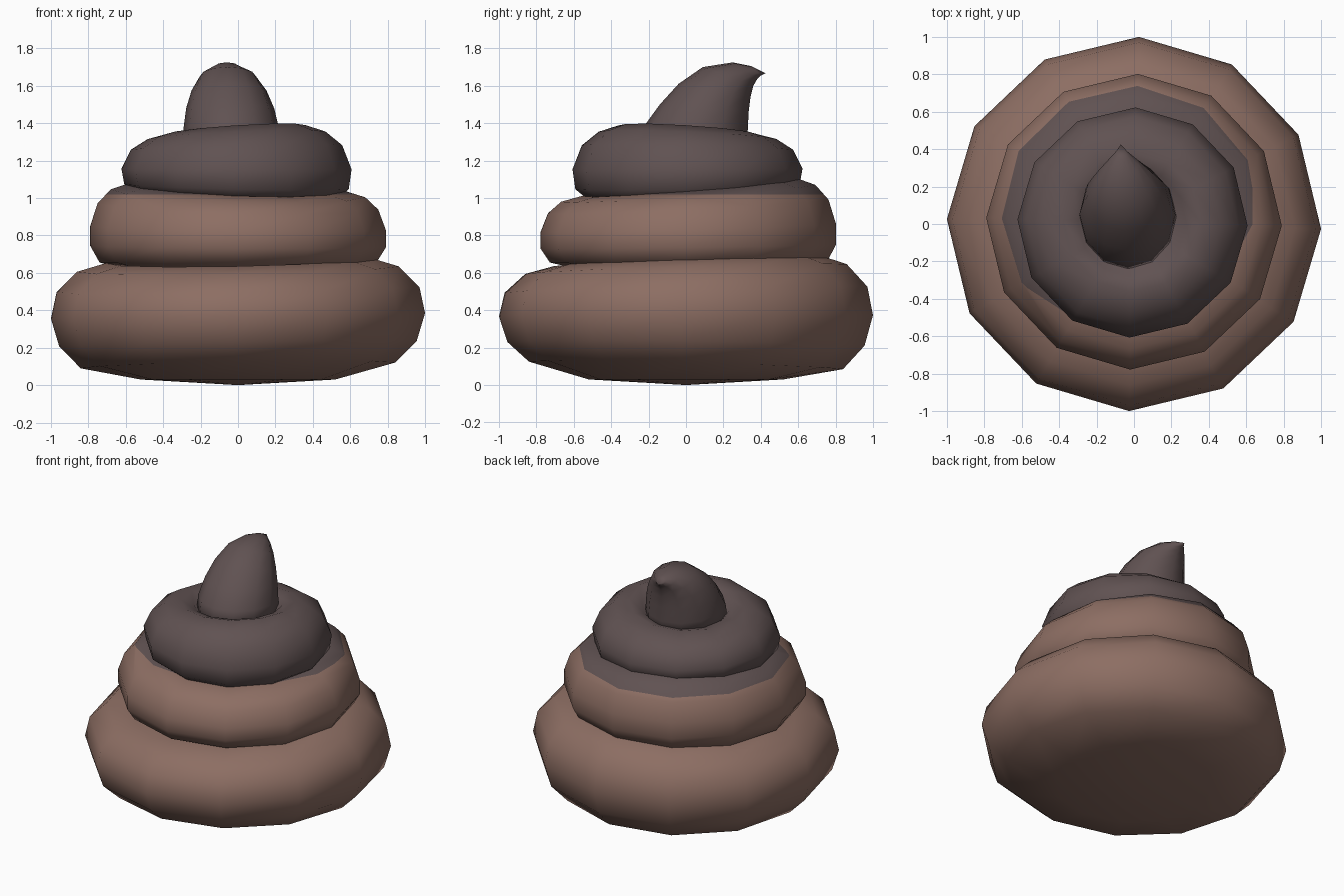
import bpy, bmesh, math

if "Cube" in bpy.data.objects:
    bpy.data.objects.remove(bpy.data.objects["Cube"])

SIDES = 12


def material(name, rgb):
    m = bpy.data.materials.new(name)
    m.diffuse_color = (*rgb, 1)
    m.use_nodes = True
    m.node_tree.nodes["Principled BSDF"].inputs["Base Color"].default_value = m.diffuse_color
    return m


brown = material("warm brown", (0.266, 0.156, 0.125))
dark = material("dark grey brown", (0.117, 0.084, 0.084))


def loft(name, rings, mats, split=None):
    """Skin a list of closed rings; a ring of one point closes to a tip."""
    bm = bmesh.new()
    vr = [[bm.verts.new(p) for p in ring] for ring in rings]
    for a, b in zip(vr, vr[1:]):
        n = max(len(a), len(b))
        for i in range(n):
            j = (i + 1) % n
            if len(a) == 1:
                bm.faces.new((a[0], b[j], b[i]))
            elif len(b) == 1:
                bm.faces.new((a[i], a[j], b[0]))
            else:
                bm.faces.new((a[i], a[j], b[j], b[i]))
    for end in (vr[0], vr[-1]):
        if len(end) > 2:
            bm.faces.new(end)
    # cut a level line so the upper part can take the second colour
    if split is not None:
        bmesh.ops.bisect_plane(bm, geom=bm.verts[:] + bm.edges[:] + bm.faces[:],
                               plane_co=(0, 0, split), plane_no=(0, 0, 1))
    bmesh.ops.recalc_face_normals(bm, faces=bm.faces)
    for f in bm.faces:
        f.smooth = True
        if split is not None and f.calc_center_median().z > split:
            f.material_index = 1
    me = bpy.data.meshes.new(name)
    bm.to_mesh(me)
    bm.free()
    for m in mats:
        me.materials.append(m)
    ob = bpy.data.objects.new(name, me)
    bpy.context.collection.objects.link(ob)
    return ob


def tier(profile, warp, cx=0.0, cy=0.0):
    """Turn a radius/height profile, with heights warped around the coil."""
    rings = []
    for r, z in profile:
        if r == 0:
            rings.append([(cx, cy, z)])
            continue
        ring = []
        for i in range(SIDES):
            a = math.radians(-1.5) + i * math.tau / SIDES
            c, s = math.cos(a), math.sin(a)
            ring.append((cx + r * c, cy + r * s, warp(c, s, z)))
        rings.append(ring)
    return rings


# Bottom coil
loft("bottom_coil", tier(
    [(0, 0.0), (0.52, 0.03), (0.84, 0.105), (0.955, 0.22), (1.0, 0.37),
     (0.97, 0.51), (0.86, 0.62), (0.71, 0.665), (0.5, 0.66)],
    lambda c, s, z: z + (z > 0.05) * (0.015 * c + s * (0.09 * z - 0.03))), [brown])

# Middle coil, rising towards the back, dark above a level line
loft("middle_coil", tier(
    [(0.5, 0.6), (0.74, 0.655), (0.79, 0.74), (0.79, 0.84), (0.75, 0.955),
     (0.68, 1.025), (0.57, 1.06), (0.4, 1.05)],
    lambda c, s, z: z + max(0, z - 0.66) / 0.4 * (0.05 * s - 0.022 * c),
    0, 0.012), [brown, dark], 1.018)

# Top coil, thickest at the front right
loft("top_coil", tier(
    [(0.4, 1.0), (0.54, 1.015), (0.6, 1.06), (0.615, 1.155), (0.565, 1.27),
     (0.475, 1.335), (0.37, 1.365), (0.29, 1.34), (0.24, 1.29)],
    lambda c, s, z: 1.17 + (z - 1.17) * (1 + 0.17 * (c - s) * 0.707),
    -0.008, 0.008), [dark])

# Curled tip: front point, back point, half width of each leaning ring
sections = [(-0.25, 1.27, 0.32, 1.27, 0.26), (-0.22, 1.39, 0.33, 1.36, 0.255),
            (-0.14, 1.50, 0.335, 1.46, 0.235), (-0.04, 1.61, 0.345, 1.54, 0.2),
            (0.09, 1.70, 0.36, 1.60, 0.15), (0.25, 1.725, 0.38, 1.635, 0.085),
            (0.35, 1.705, 0.40, 1.655, 0.035)]
rings = []
for k, (y0, z0, y1, z1, w) in enumerate(sections):
    ring = []
    for i in range(SIDES):
        a = i * math.tau / SIDES
        t = 0.5 + 0.5 * math.sin(a)
        ring.append((-0.03 - 0.006 * k + w * math.cos(a),
                     y0 + (y1 - y0) * t, z0 + (z1 - z0) * t))
    rings.append(ring)
rings.append([(-0.07, 0.425, 1.667)])
loft("curled_tip", rings, [dark])
